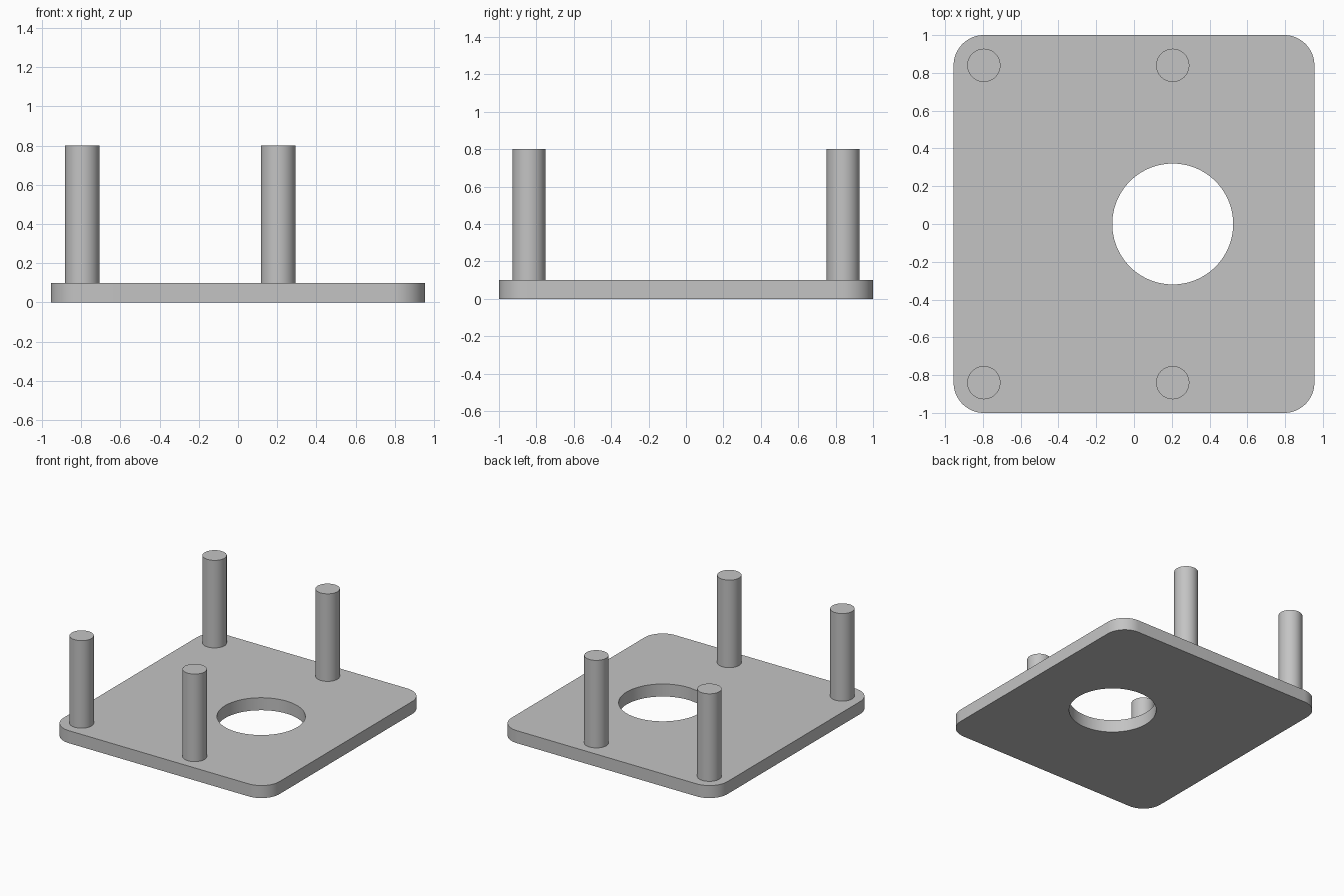
import bpy, bmesh
from math import sin, cos, pi

cube = bpy.data.objects.get("Cube")
if cube:
    bpy.data.objects.remove(cube)

HALF_X, HALF_Y, THICK = 0.955, 1.0, 0.10
CORNER = 0.16
HOLE_X, HOLE_R = 0.205, 0.32
POST_R, POST_TOP = 0.088, 0.80

grey = bpy.data.materials.new("plain grey")
grey.use_nodes = True
colour = (0.55, 0.55, 0.55, 1)
grey.diffuse_color = colour
grey.node_tree.nodes["Principled BSDF"].inputs["Base Color"].default_value = colour


def arc(cx, cy, r, start, sweep, steps):
    """Points along an arc, with both ends included."""
    angles = [start + sweep * i / steps for i in range(steps + 1)]
    return [(cx + r * cos(a), cy + r * sin(a)) for a in angles]


def extruded(name, loops, z0, z1):
    """Solid made by filling closed outlines (outer, then holes) and raising them."""
    bm = bmesh.new()
    edges = []
    for loop in loops:
        verts = [bm.verts.new((x, y, z0)) for x, y in loop]
        edges += [bm.edges.new((v, verts[i - 1])) for i, v in enumerate(verts)]
    bmesh.ops.triangle_fill(bm, edges=edges, use_beauty=True, use_dissolve=False)
    raised = bmesh.ops.extrude_face_region(bm, geom=bm.faces[:], use_keep_orig=True)
    top = [g for g in raised["geom"] if isinstance(g, bmesh.types.BMVert)]
    bmesh.ops.translate(bm, verts=top, vec=(0, 0, z1 - z0))
    bmesh.ops.recalc_face_normals(bm, faces=bm.faces[:])
    mesh = bpy.data.meshes.new(name)
    bm.to_mesh(mesh)
    bm.free()
    mesh.materials.append(grey)
    obj = bpy.data.objects.new(name, mesh)
    bpy.context.collection.objects.link(obj)
    bpy.ops.object.select_all(action="DESELECT")
    obj.select_set(True)
    bpy.context.view_layer.objects.active = obj
    bpy.ops.object.shade_smooth_by_angle(angle=pi / 6)
    return obj


# Base plate with rounded corners and a round opening
outline = []
for i, (sx, sy) in enumerate([(1, 1), (-1, 1), (-1, -1), (1, -1)]):
    outline += arc(sx * (HALF_X - CORNER), sy * (HALF_Y - CORNER), CORNER,
                   i * pi / 2, pi / 2, 16)
opening = arc(HOLE_X, 0, HOLE_R, 0, 2 * pi, 96)[:-1]
extruded("base_plate", [outline, opening], 0, THICK)

# Four round posts standing on the plate
for side, x in (("right", -0.795), ("left", 0.205)):
    for end, y in (("front", -0.84), ("back", 0.84)):
        circle = arc(x, y, POST_R, 0, 2 * pi, 48)[:-1]
        extruded(f"{end}_{side}_post", [circle], THICK, POST_TOP)
